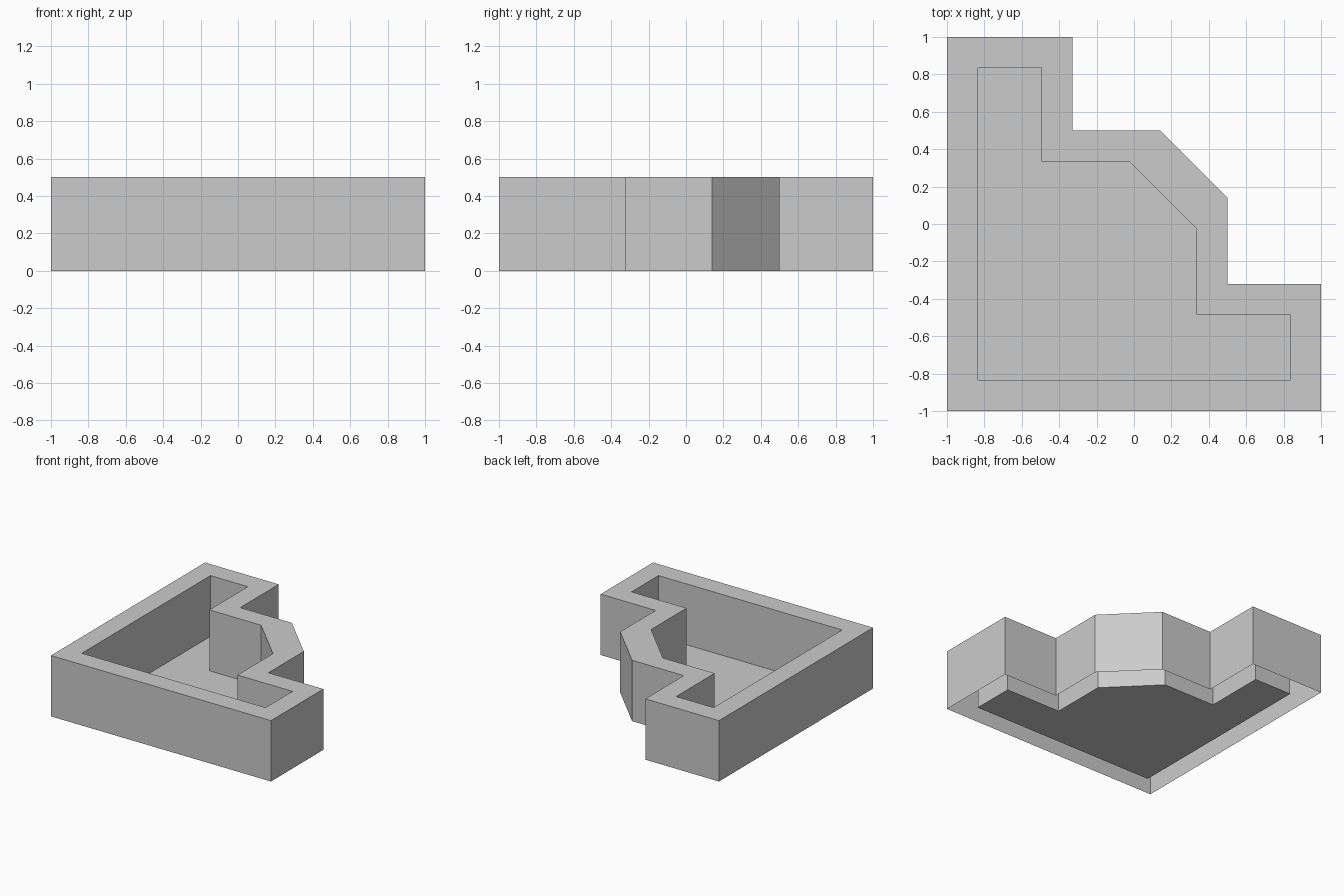
import bpy, bmesh

if "Cube" in bpy.data.objects:
    bpy.data.objects.remove(bpy.data.objects["Cube"], do_unlink=True)

HEIGHT = 0.5
WALL = 0.165

# Single flat grey
grey = bpy.data.materials.new("plain grey")
grey.use_nodes = True
colour = (0.6, 0.6, 0.6, 1)
grey.diffuse_color = colour
grey.node_tree.nodes["Principled BSDF"].inputs["Base Color"].default_value = colour

# Stepped plan with one chamfered corner, counter-clockwise
outer = [(-1, -1), (1, -1), (1, -0.32), (0.5, -0.32), (0.5, 0.14),
         (0.14, 0.5), (-0.33, 0.5), (-0.33, 1), (-1, 1)]


def inset(v):
    # Left and front sides move inward, all others move the opposite way
    return v + WALL if v == -1 else v - WALL


inner = [(inset(x), inset(y)) for x, y in outer]


def make_object(name, bm):
    mesh = bpy.data.meshes.new(name)
    bm.to_mesh(mesh)
    bm.free()
    mesh.materials.append(grey)
    obj = bpy.data.objects.new(name, mesh)
    bpy.context.collection.objects.link(obj)


def ring(bm, points, z):
    return [bm.verts.new((x, y, z)) for x, y in points]


# Hollow wall shell, open underneath: outside, top rim, inside
bm = bmesh.new()
loops = [ring(bm, outer, 0), ring(bm, outer, HEIGHT),
         ring(bm, inner, HEIGHT), ring(bm, inner, 0)]
n = len(outer)
for low, high in zip(loops, loops[1:]):
    for i in range(n):
        j = (i + 1) % n
        bm.faces.new((low[i], low[j], high[j], high[i]))
make_object("basin_walls", bm)

# Thin floor inside the walls
bm = bmesh.new()
bm.faces.new(ring(bm, inner, 0))
make_object("basin_floor", bm)
